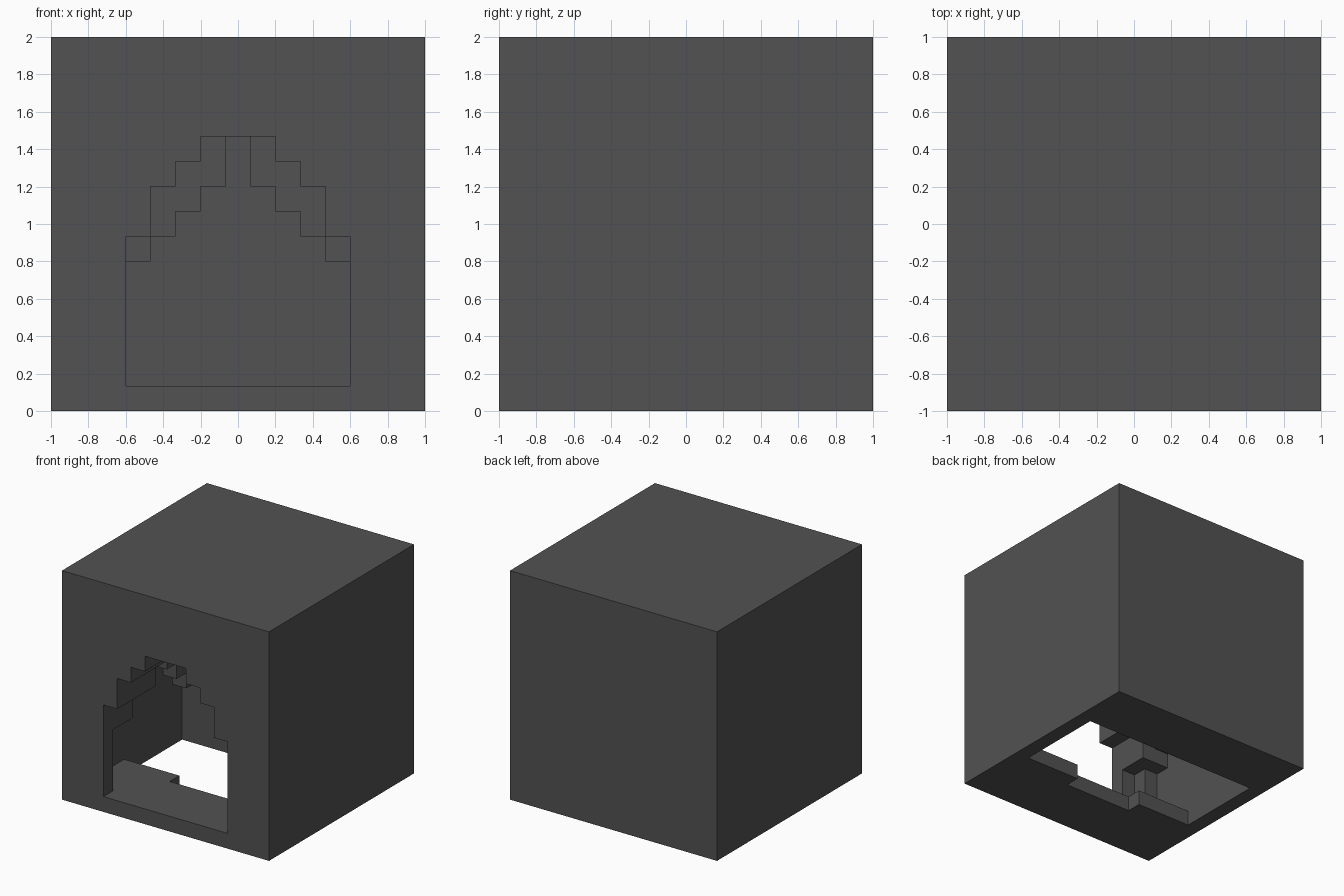
import bpy, bmesh, math

cube = bpy.data.objects.get("Cube")
if cube:
    bpy.data.objects.remove(cube, do_unlink=True)

N = 15            # blocks along each side
U = 2.0 / N       # size of one block

# Flat dark grey stone
stone = bpy.data.materials.new("dark_grey")
stone.use_nodes = True
GREY = (0.085, 0.085, 0.085, 1.0)
stone.diffuse_color = GREY
stone.node_tree.nodes["Principled BSDF"].inputs["Base Color"].default_value = GREY

# Ceiling height of the cave per slice, from the front inwards.
# Each slice lists the left half up to the middle column; 0 is solid.
DOORWAY = (0, 0, 0, 7, 9, 10, 11, 11)
MIDDLE = (0, 7, 8, 9, 10, 11, 12, 13)
CEILING = [
    DOORWAY,
    (0, 0, 5, 7, 9, 10, 11, 11),
    (0, 5, 5, 7, 9, 10, 11, 11),
    (0, 6, 7, 7, 9, 10, 12, 12),
    MIDDLE, MIDDLE, MIDDLE, MIDDLE,
    (0, 6, 7, 8, 10, 11, 12, 13),
    (0, 5, 6, 7, 9, 10, 11, 12),
    (0, 4, 5, 6, 7, 8, 9, 11),
]


def is_solid(i, j, k):
    """True where the block at column i, depth j, height k is filled."""
    if not all(0 <= c < N for c in (i, j, k)):
        return False
    if j >= len(CEILING):
        return True
    floor_open = 5 <= j or (j == 4 and 5 <= i <= 9)   # hole through the base
    bottom = 0 if floor_open else 1
    return not bottom <= k < CEILING[j][min(i, N - 1 - i)]


# Skin the blocks: one face wherever a filled block meets empty space
bm = bmesh.new()
corners = {}


def corner(p):
    if p not in corners:
        corners[p] = bm.verts.new((p[0] * U - 1, p[1] * U - 1, p[2] * U))
    return corners[p]


for i in range(N):
    for j in range(N):
        for k in range(N):
            if not is_solid(i, j, k):
                continue
            for axis in range(3):
                for side in (0, 1):
                    step = [0, 0, 0]
                    step[axis] = 2 * side - 1
                    if is_solid(i + step[0], j + step[1], k + step[2]):
                        continue
                    quad = []
                    for a, b in ((0, 0), (1, 0), (1, 1), (0, 1)):
                        p = [i, j, k]
                        p[axis] += side
                        p[(axis + 1) % 3] += a
                        p[(axis + 2) % 3] += b
                        quad.append(corner(tuple(p)))
                    bm.faces.new(quad if side else quad[::-1])

# Merge the flat areas into large clean faces
bmesh.ops.dissolve_limit(bm, angle_limit=math.radians(1), verts=bm.verts[:], edges=bm.edges[:])

mesh = bpy.data.meshes.new("hollow_block")
bm.to_mesh(mesh)
bm.free()
mesh.materials.append(stone)
block = bpy.data.objects.new("hollow_block", mesh)
bpy.context.scene.collection.objects.link(block)
